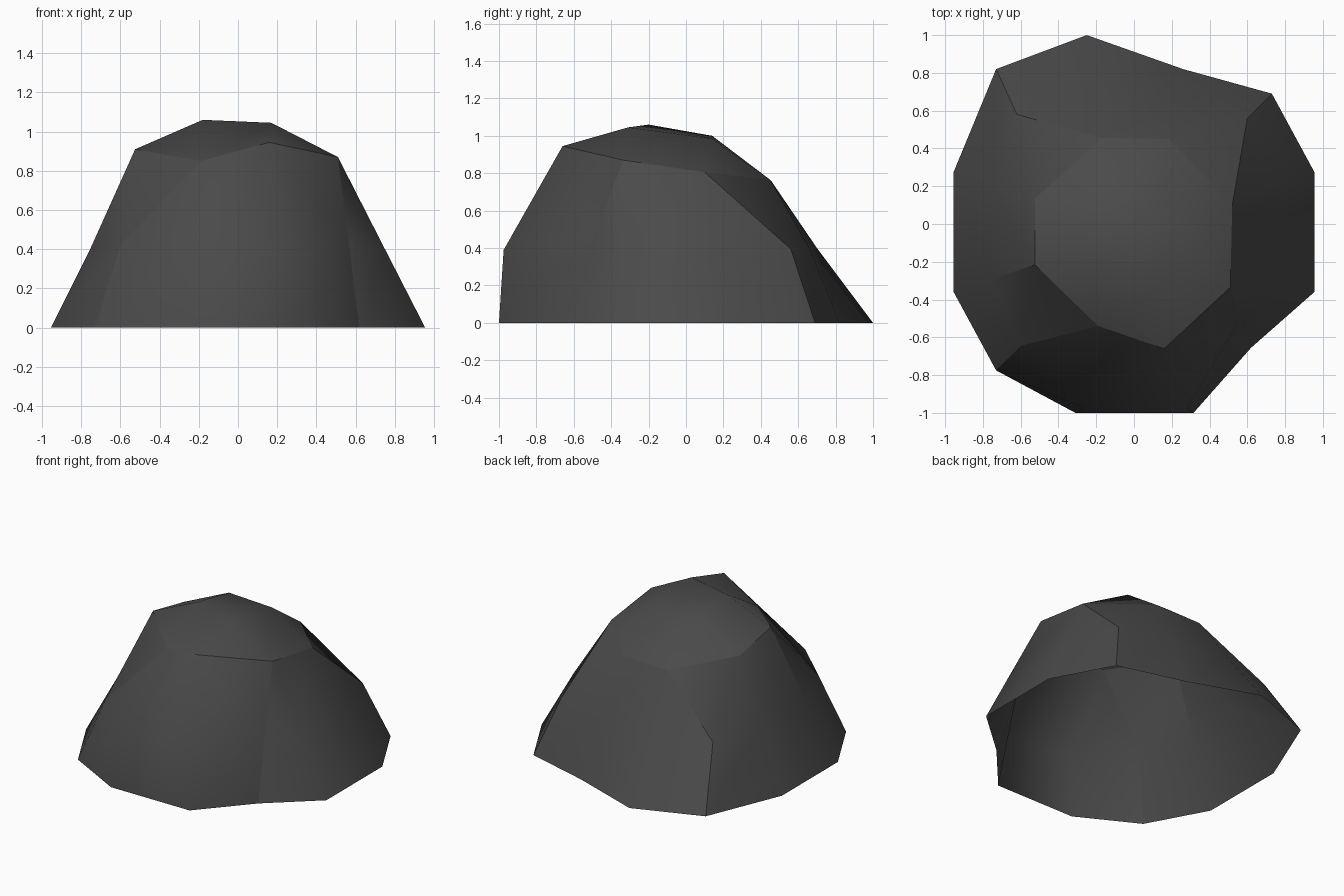
import bpy, bmesh

if "Cube" in bpy.data.objects:
    bpy.data.objects.remove(bpy.data.objects["Cube"])

# Rings run counter-clockwise seen from above: corner, side, side, starting at back right
BASE = [(.73, .69), (.26, .82), (-.25, 1), (-.73, .82), (-.955, .275), (-.955, -.36),
        (-.73, -.775), (-.31, -1), (.315, -1), (.62, -.655), (.955, -.36), (.955, .275)]
MIDDLE = [(.60, .56, .395), (.23, .66, .40), (-.21, .70, .40),
          (-.62, .58, .41), (-.75, .21, .41), (-.75, -.29, .41),
          (-.60, -.645, .42), (-.265, -.975, .39), (.28, -.975, .39),
          (.565, -.50, .43), (.75, -.35, .40), (.75, .20, .40)]
SHOULDER = [(.185, .45, .765), (-.17, .455, .76), (-.525, .135, .84), (-.525, -.215, .91),
            (-.19, -.54, .85), (.16, -.66, .945), (.51, -.335, .87), (.52, .10, .805)]
CROWN = [(.17, .14, .985), (-.17, .14, 1.0), (-.18, -.20, 1.06), (.17, -.31, 1.045)]

bm = bmesh.new()
b = [bm.verts.new((x, y, 0)) for x, y in BASE]
m, o, c = ([bm.verts.new(p) for p in ring] for ring in (MIDDLE, SHOULDER, CROWN))

# Lower wall
for i in range(12):
    j = (i + 1) % 12
    bm.faces.new((b[i], b[j], m[j], m[i]))

# Upper wall, clipped corners and sloping crown
for k in range(4):
    corner, s1, s2, nxt = (m[(3 * k + n) % 12] for n in range(4))
    prev, o1, o2 = o[2 * k - 1], o[2 * k], o[2 * k + 1]
    bm.faces.new((corner, s1, o1))
    bm.faces.new((s1, s2, o2, o1))
    bm.faces.new((s2, nxt, o2))
    bm.faces.new((corner, o1, prev))
    bm.faces.new((prev, o1, c[k]))
    bm.faces.new((o1, o2, c[(k + 1) % 4], c[k]))
bm.faces.new(c)

# Soft facets, with sharp ridges round the shoulder and down each corner
for f in bm.faces:
    f.smooth = True
ridges = [(o[i - 1], o[i]) for i in range(8)]
for k, top in enumerate((7, 1, 4, 6)):
    ridges += [(b[3 * k], m[3 * k]), (m[3 * k], o[top])]
ridges.append((m[5], o[3]))
for pair in ridges:
    bm.edges.get(pair).smooth = False

mesh = bpy.data.meshes.new("rock")
bm.to_mesh(mesh)
bm.free()
rock = bpy.data.objects.new("rock", mesh)
bpy.context.collection.objects.link(rock)

# Dark grey stone
stone = bpy.data.materials.new("dark_grey_stone")
stone.diffuse_color = (.068, .068, .068, 1)
stone.use_nodes = True
stone.node_tree.nodes["Principled BSDF"].inputs["Base Color"].default_value = stone.diffuse_color
mesh.materials.append(stone)
